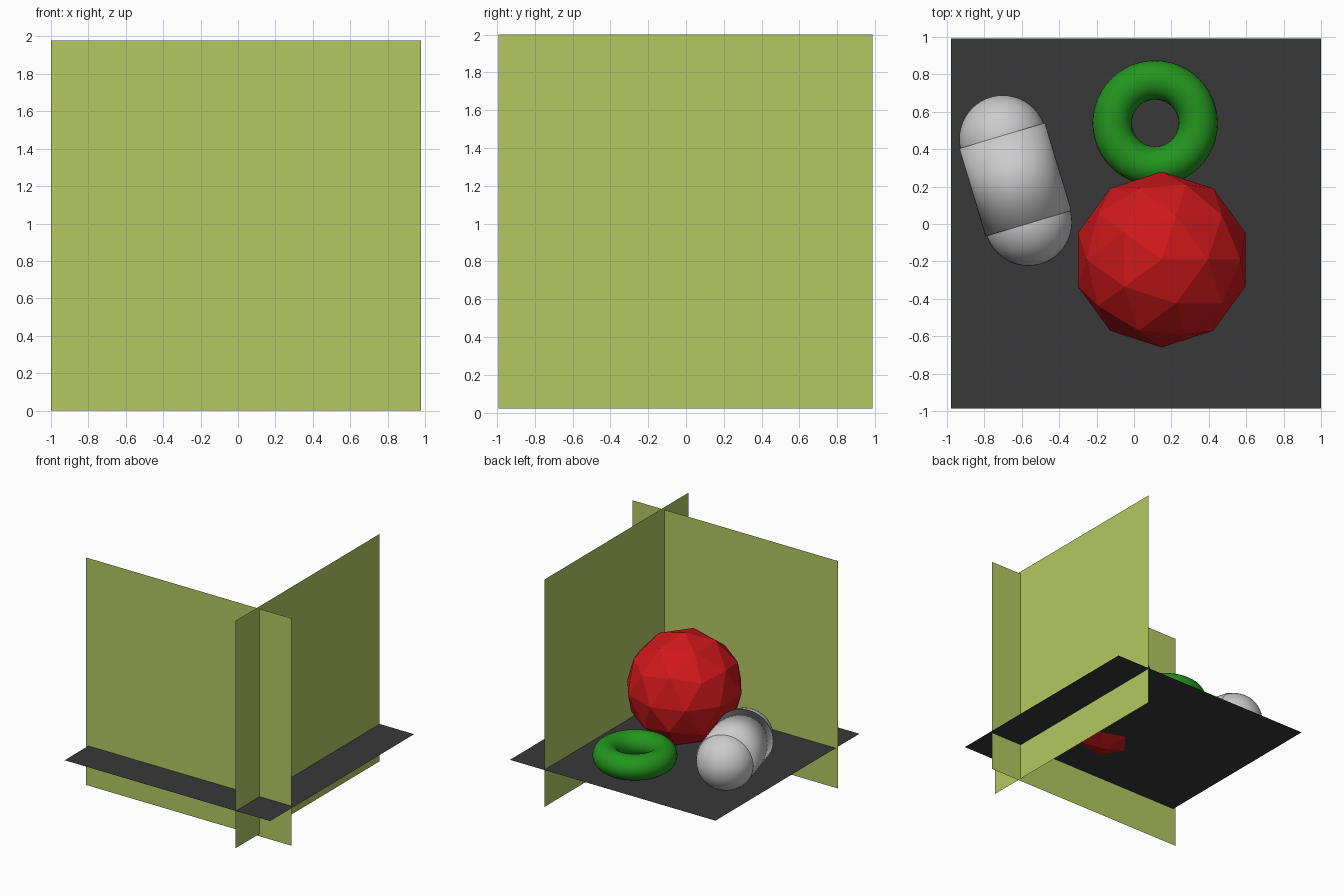
import bpy
from math import pi, atan2
from mathutils import Vector

if "Cube" in bpy.data.objects:
    bpy.data.objects.remove(bpy.data.objects["Cube"])


def finish(name, colour=None, smooth=False):
    ob = bpy.context.object
    ob.name = name
    if colour:
        mat = bpy.data.materials.new(name + "_colour")
        mat.diffuse_color = (*colour, 1)
        mat.use_nodes = True
        mat.node_tree.nodes["Principled BSDF"].inputs["Base Color"].default_value = mat.diffuse_color
        ob.data.materials.append(mat)
    if smooth:
        bpy.ops.object.shade_smooth()
    return ob


SIZE = 1.978
FLOOR_Z = 0.345
OLIVE = (0.46, 0.58, 0.12)

# Three crossing square planes: floor, front wall, right wall
for name, loc, rot, colour in (
    ("floor", (0.011, 0.003, FLOOR_Z), (0, 0, 0), (0.04, 0.04, 0.04)),
    ("front_wall", (-0.011, -0.66, SIZE / 2), (pi / 2, 0, 0), OLIVE),
    ("right_wall", (0.67, -0.003, 2 - SIZE / 2), (0, -pi / 2, 0), OLIVE),
):
    bpy.ops.mesh.primitive_plane_add(size=SIZE, location=loc, rotation=rot)
    finish(name, colour)

# Faceted ball
bpy.ops.mesh.primitive_ico_sphere_add(subdivisions=2, radius=0.47,
                                      location=(0.148, -0.19, 0.759))
finish("faceted_ball", (0.62, 0.009, 0.011))

# Ring lying on the floor
bpy.ops.mesh.primitive_torus_add(major_radius=0.23, minor_radius=0.105,
                                 major_segments=48, minor_segments=24,
                                 location=(0.113, 0.54, FLOOR_Z + 0.108))
finish("ring", (0.017, 0.30, 0.013), smooth=True)

# Capsule: a cylinder with a ball at each end
a = Vector((-0.705, 0.472, 0.585))
b = Vector((-0.564, 0.003, 0.585))
axis = b - a
bpy.ops.mesh.primitive_cylinder_add(vertices=48, radius=0.24, depth=axis.length,
                                    location=(a + b) / 2,
                                    rotation=(pi / 2, 0, atan2(axis.y, axis.x) + pi / 2))
finish("capsule_body", smooth=True)
for name, loc in (("capsule_back_end", (-0.701, 0.455, 0.585)),
                  ("capsule_front_end", (-0.565, 0.010, 0.585))):
    bpy.ops.mesh.primitive_uv_sphere_add(segments=48, ring_count=24,
                                         radius=0.234, location=loc)
    finish(name, smooth=True)
